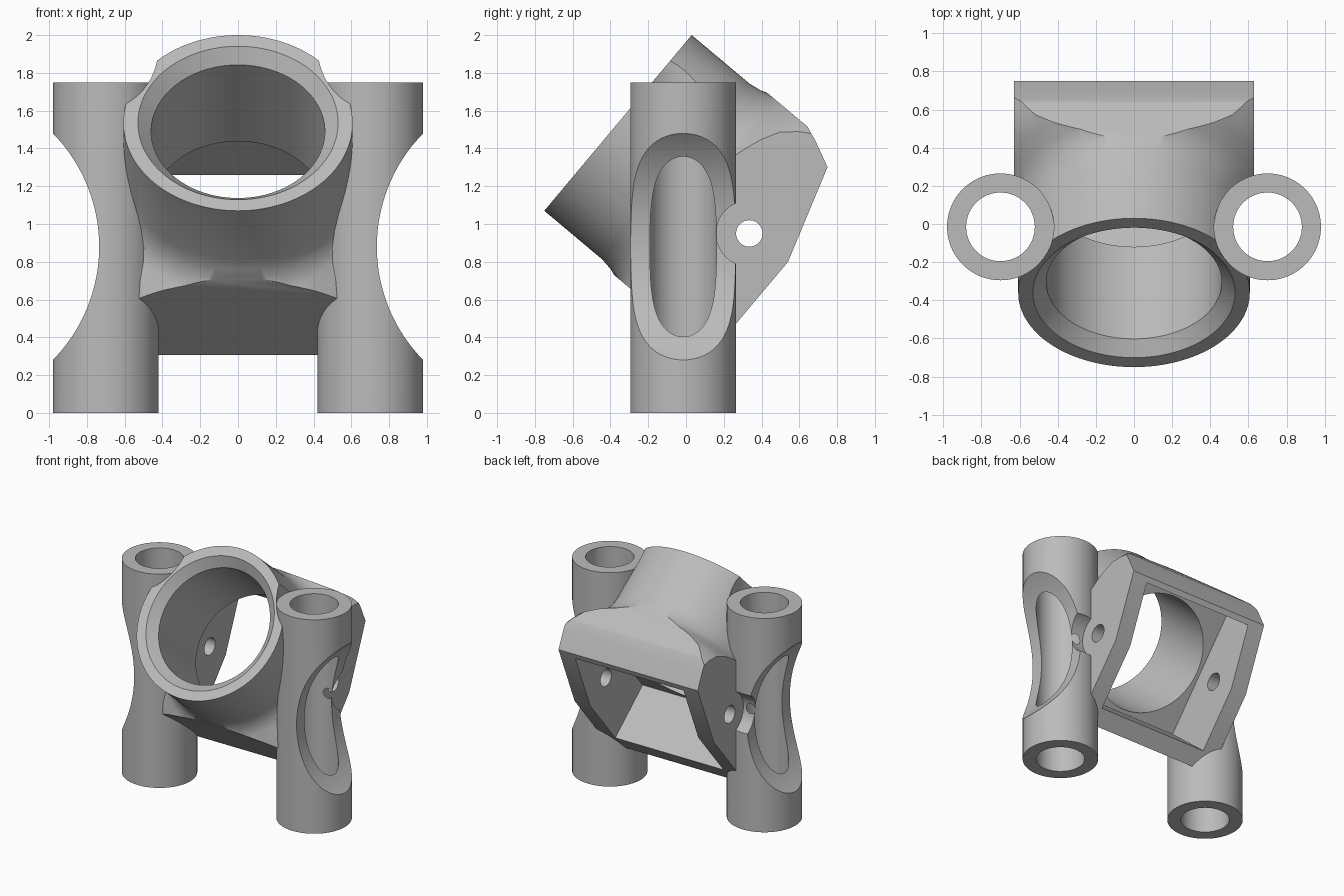
import bpy, bmesh, math
from mathutils import Matrix, Vector

if "Cube" in bpy.data.objects:
    bpy.data.objects.remove(bpy.data.objects["Cube"], do_unlink=True)

# Tilted frame: local z runs down the main tube, local -y is its upper side
TILT = Matrix.Translation((0, -0.36, 1.535)) @ Matrix.Rotation(math.radians(230), 4, 'X')
POST_X, POST_Y, POST_TOP = 0.70, -0.015, 1.75
SCREW_Y, SCREW_Z = 0.335, 0.95


def finish(bm, name, matrix):
    bmesh.ops.recalc_face_normals(bm, faces=bm.faces)
    mesh = bpy.data.meshes.new(name)
    bm.to_mesh(mesh)
    bm.free()
    mesh.transform(matrix)
    ob = bpy.data.objects.new(name, mesh)
    bpy.context.scene.collection.objects.link(ob)
    return ob


def lathe(name, profile, matrix, sides=96):
    """Solid of revolution about local z from (radius, height) points."""
    bm = bmesh.new()
    rings = []
    for r, h in profile:
        angles = [2 * math.pi * i / sides for i in range(sides)]
        rings.append([bm.verts.new((r * math.cos(a), r * math.sin(a), h)) for a in angles])
    for low, high in zip(rings, rings[1:]):
        for i in range(sides):
            j = (i + 1) % sides
            bm.faces.new((low[i], low[j], high[j], high[i]))
    bm.faces.new(rings[0])
    bm.faces.new(rings[-1])
    return finish(bm, name, matrix)


def prism(name, outline, half, matrix):
    """Outline of (along, up) points in the tilted frame, extruded across x."""
    bm = bmesh.new()
    ends = [[bm.verts.new((x, -up, along)) for along, up in outline] for x in (-half, half)]
    for end in ends:
        bm.faces.new(end)
    n = len(outline)
    for i in range(n):
        j = (i + 1) % n
        bm.faces.new((ends[0][i], ends[0][j], ends[1][j], ends[1][i]))
    return finish(bm, name, matrix)


def rod(name, radius, start, end, sides=64):
    start, end = Vector(start), Vector(end)
    axis = end - start
    turn = axis.to_track_quat('Z', 'Y').to_matrix().to_4x4()
    return lathe(name, [(radius, 0), (radius, axis.length)],
                 Matrix.Translation(start) @ turn, sides)


def combine(target, other, operation):
    mod = target.modifiers.new(operation, 'BOOLEAN')
    mod.operation, mod.solver, mod.object = operation, 'EXACT', other
    graph = bpy.context.evaluated_depsgraph_get()
    mesh = bpy.data.meshes.new_from_object(target.evaluated_get(graph))
    target.modifiers.clear()
    target.data = mesh
    bpy.data.objects.remove(other, do_unlink=True)


# Main tube flaring into a square rear housing
bracket = lathe("tilted_tube_bracket", [
    (0.607, 0), (0.607, 0.40), (0.618, 0.47), (0.645, 0.54), (0.69, 0.59), (0.755, 0.635),
    (0.815, 0.69), (0.86, 0.77), (0.90, 0.87), (0.95, 1.0), (0.95, 1.3)], TILT, 128)
housing = prism("housing_limits", [
    (-0.1, -0.63), (1.162, -0.63), (1.162, 0.016), (1.0, 0.534),
    (0.86, 0.60), (0.78, 0.63), (-0.1, 0.63)], 0.63, TILT)
combine(bracket, housing, 'INTERSECT')

# Upright posts
for side in (-1, 1):
    x = side * POST_X
    combine(bracket, rod("post", 0.28, (x, POST_Y, 0), (x, POST_Y, POST_TOP), 96), 'UNION')

# Main bore with chamfered mouth, and the square rear cavity
combine(bracket, lathe("main_bore", [(0.54, -0.01), (0.46, 0.07), (0.46, 0.9)], TILT, 128),
        'DIFFERENCE')
combine(bracket, prism("rear_cavity", [
    (0.70, -0.49), (1.4, -0.49), (1.4, 0.49), (0.70, 0.49)], 0.49, TILT), 'DIFFERENCE')

for side in (-1, 1):
    x = side * POST_X
    # Clearance above the post, and its bore
    combine(bracket, rod("post_clearance", 0.28, (x, POST_Y, POST_TOP), (x, POST_Y, 2.2), 96),
            'DIFFERENCE')
    combine(bracket, rod("post_bore", 0.18, (x, POST_Y, -0.1), (x, POST_Y, 2.2)), 'DIFFERENCE')
    # Concave scoop on the outer side of the post
    sx = side * 1.592
    combine(bracket, rod("scoop", 0.857, (sx, -0.5, 0.88), (sx, 0.5, 0.88), 160), 'DIFFERENCE')
    # Screw hole in the housing wall with room for the screw head
    combine(bracket, rod("screw_hole", 0.07, (side * 0.3, SCREW_Y, SCREW_Z),
                         (side * 1.1, SCREW_Y, SCREW_Z)), 'DIFFERENCE')
    combine(bracket, rod("head_clearance", 0.175, (side * 0.632, SCREW_Y, SCREW_Z),
                         (side * 1.1, SCREW_Y, SCREW_Z)), 'DIFFERENCE')

# Single grey finish
grey = bpy.data.materials.new("light_grey")
grey.use_nodes = True
colour = (0.5, 0.5, 0.5, 1)
grey.diffuse_color = colour
grey.node_tree.nodes["Principled BSDF"].inputs["Base Color"].default_value = colour
bracket.data.materials.clear()
bracket.data.materials.append(grey)

# Smooth curves, sharp edges
bpy.ops.object.select_all(action='DESELECT')
bracket.select_set(True)
bpy.context.view_layer.objects.active = bracket
bpy.ops.object.shade_smooth_by_angle(angle=math.radians(28))
